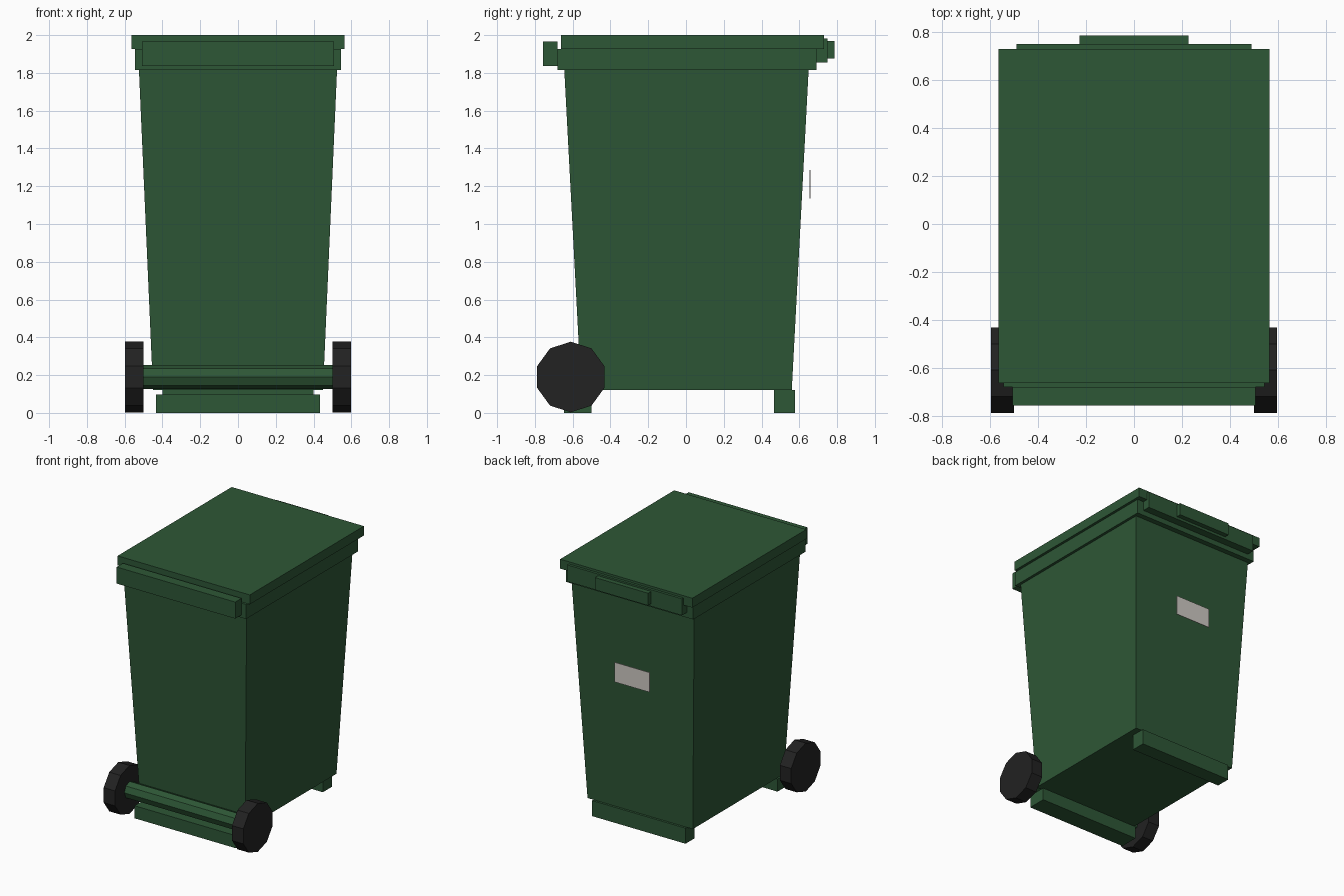
import bpy, bmesh
from math import sin, cos, tau

if "Cube" in bpy.data.objects:
    bpy.data.objects.remove(bpy.data.objects["Cube"])


def material(name, rgb):
    m = bpy.data.materials.new(name)
    m.diffuse_color = (*rgb, 1)
    m.use_nodes = True
    m.node_tree.nodes["Principled BSDF"].inputs["Base Color"].default_value = m.diffuse_color
    return m


GREEN = material("green_plastic", (0.027, 0.095, 0.037))
BLACK = material("black_rubber", (0.016, 0.016, 0.016))
PALE = material("pale_label", (0.62, 0.59, 0.55))


def loft(name, ring_a, ring_b, mat):
    """Closed solid between two matching rings of points."""
    bm = bmesh.new()
    a = [bm.verts.new(p) for p in ring_a]
    b = [bm.verts.new(p) for p in ring_b]
    bm.faces.new(a)
    bm.faces.new(b)
    for i in range(len(a)):
        j = (i + 1) % len(a)
        bm.faces.new((a[i], a[j], b[j], b[i]))
    bmesh.ops.recalc_face_normals(bm, faces=bm.faces)
    me = bpy.data.meshes.new(name)
    bm.to_mesh(me)
    bm.free()
    me.materials.append(mat)
    ob = bpy.data.objects.new(name, me)
    bpy.context.collection.objects.link(ob)
    return ob


def rect(hx, y0, y1, z):
    return [(-hx, y0, z), (hx, y0, z), (hx, y1, z), (-hx, y1, z)]


def box(name, hx, y0, y1, z0, z1, mat=GREEN):
    return loft(name, rect(hx, y0, y1, z0), rect(hx, y0, y1, z1), mat)


def disc(name, x0, x1, r, n, mat, y=-0.61, z=0.19):
    """Cylinder along x with a vertex at the top."""
    def ring(x):
        return [(x, y + r * sin(tau * i / n), z + r * cos(tau * i / n)) for i in range(n)]
    return loft(name, ring(x0), ring(x1), mat)


# Tapered bin body
loft("body", rect(0.45, -0.555, 0.56, 0.12), rect(0.525, -0.645, 0.65, 1.83), GREEN)

# Rim, lid and lid lip with grip
box("rim", 0.545, -0.68, 0.69, 1.815, 1.927)
box("lid", 0.565, -0.663, 0.73, 1.927, 2.0)
box("lid_lip", 0.49, 0.69, 0.75, 1.855, 1.983)
box("lid_grip", 0.227, 0.745, 0.787, 1.875, 1.97)

# Push handle on the wheel side
box("push_handle", 0.507, -0.757, -0.68, 1.837, 1.965)

# Feet
box("wheel_side_foot", 0.433, -0.645, -0.50, 0.0, 0.097)
box("lid_side_foot", 0.40, 0.465, 0.577, 0.0, 0.12)

# Axle and wheels
disc("axle", -0.5, 0.5, 0.064, 8, GREEN)
for side, s in (("left", -1), ("right", 1)):
    disc(side + "_wheel", s * 0.5, s * 0.597, 0.187, 10, BLACK)

# Blank label plate
box("label", 0.15, 0.655, 0.659, 1.135, 1.287, PALE)
